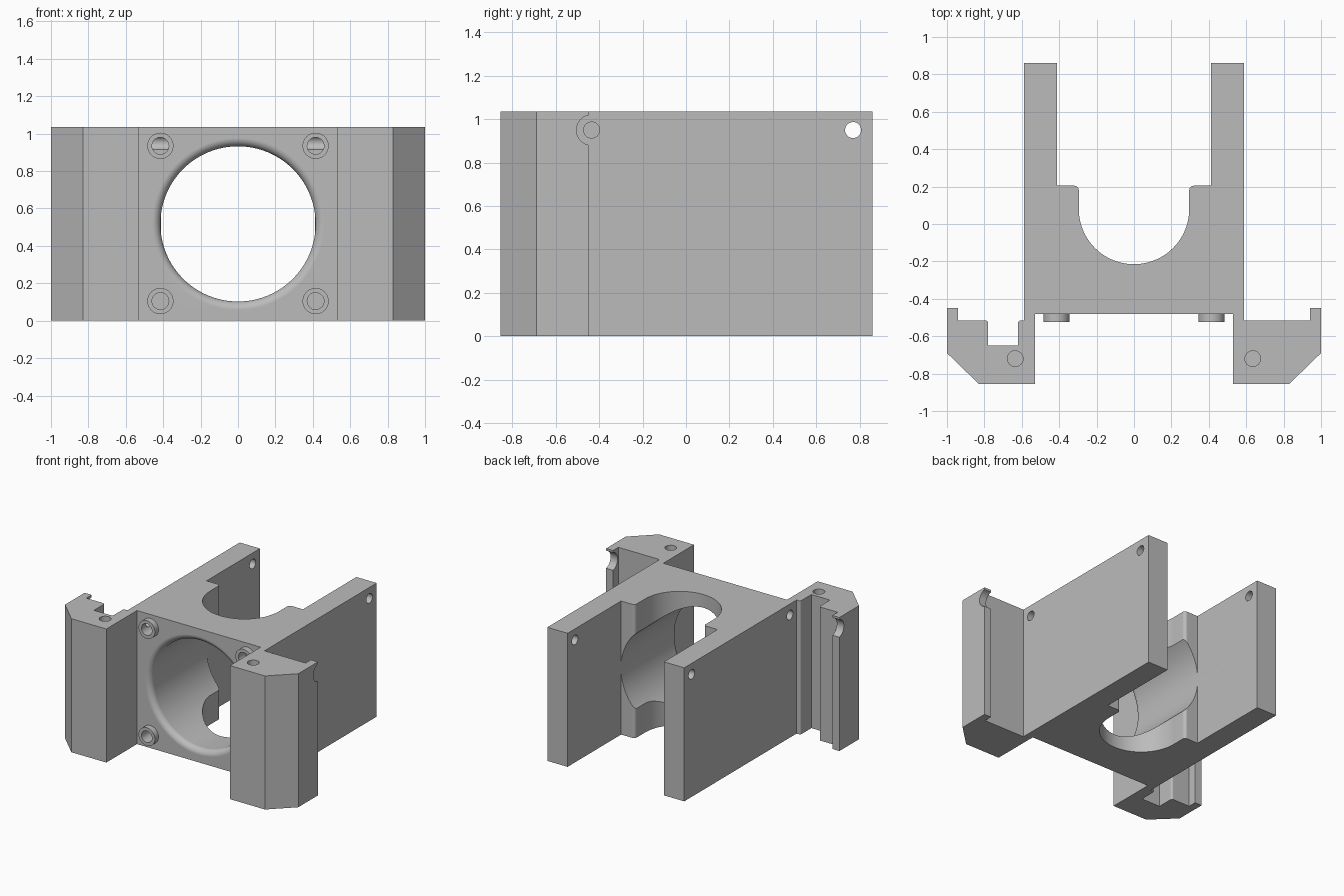
import bpy, bmesh, math
from mathutils import Matrix, Vector

cube = bpy.data.objects.get("Cube")
if cube:
    bpy.data.objects.remove(cube, do_unlink=True)

HEIGHT = 1.035
BORE_Z = HEIGHT / 2
FRONT_Y = -0.48
BORE_R = 0.415

grey = bpy.data.materials.new("neutral grey")
grey.use_nodes = True
colour = (0.5, 0.5, 0.5, 1)
grey.diffuse_color = colour
grey.node_tree.nodes["Principled BSDF"].inputs["Base Color"].default_value = colour


def add_object(name, bm):
    bmesh.ops.recalc_face_normals(bm, faces=bm.faces[:])
    mesh = bpy.data.meshes.new(name)
    bm.to_mesh(mesh)
    bm.free()
    mesh.materials.append(grey)
    obj = bpy.data.objects.new(name, mesh)
    bpy.context.collection.objects.link(obj)
    return obj


def extrude_outline(name, points, z0, z1):
    bm = bmesh.new()
    face = bm.faces.new([bm.verts.new((x, y, z0)) for x, y in points])
    ext = bmesh.ops.extrude_face_region(bm, geom=[face])["geom"]
    bmesh.ops.translate(bm, vec=(0, 0, z1 - z0),
                        verts=[v for v in ext if isinstance(v, bmesh.types.BMVert)])
    return add_object(name, bm)


def rod(name, start, end, radius, segments=32):
    start, end = Vector(start), Vector(end)
    axis = end - start
    turn = axis.to_track_quat('Z', 'Y').to_matrix().to_4x4()
    bm = bmesh.new()
    bmesh.ops.create_cone(bm, cap_ends=True, segments=segments, radius1=radius,
                          radius2=radius, depth=axis.length,
                          matrix=Matrix.Translation((start + end) / 2) @ turn)
    return add_object(name, bm)


def arc(cx, cy, r, a0, a1, steps):
    angles = [math.radians(a0 + (a1 - a0) * i / steps) for i in range(steps + 1)]
    return [(cx + r * math.cos(a), cy + r * math.sin(a)) for a in angles]


def boolean(target, tool, operation):
    mod = target.modifiers.new(operation.lower(), 'BOOLEAN')
    mod.operation, mod.solver, mod.object = operation, 'EXACT', tool
    bpy.context.view_layer.objects.active = target
    bpy.ops.object.modifier_apply(modifier=mod.name)
    bpy.data.objects.remove(tool, do_unlink=True)


# Plan outline: one wing and arm per side, joined by the rounded saddle
wing = [(0.53, FRONT_Y), (0.53, -0.855), (0.83, -0.855), (1, -0.69), (1, -0.45),
        (0.94, -0.45), (0.94, -0.515)]
arm = [(0.587, -0.515), (0.587, 0.86), (0.413, 0.86), (0.413, 0.205)]
arm += arc(0.32, 0.18, 0.025, 90, 180, 5)
slot = arc(0.795, -0.53, 0.015, 90, 180, 4) + [(0.78, -0.65), (0.62, -0.65)]
slot += arc(0.605, -0.53, 0.015, 0, 90, 4)
right_half = wing + arm
left_half = [(-x, y) for x, y in reversed(wing + slot + arm)]
saddle = arc(0, 0.08, 0.295, 0, -180, 48)
bracket = extrude_outline("bracket", right_half + saddle + left_half, 0, HEIGHT)

# Raised screw bosses on the front
for x in (-BORE_R, BORE_R):
    for z in (0.105, 0.935):
        boss = rod("screw_boss", (x, -0.525, z), (x, -0.46, z), 0.07)
        boolean(bracket, boss, 'UNION')
        hole = rod("screw_hole", (x, -0.6, z), (x, -0.42, z), 0.045)
        boolean(bracket, hole, 'DIFFERENCE')

# Round bore with a flared mouth, made by spinning its half section
flare = 0.045
section = [(0, -0.7), (BORE_R + flare, -0.7)]
section += arc(BORE_R + flare, FRONT_Y + flare, flare, 270, 180, 8)
section += [(BORE_R, 0.5), (0, 0.5)]
bm = bmesh.new()
verts = [bm.verts.new((r, y, BORE_Z)) for r, y in section]
edges = [bm.edges.new(pair) for pair in zip(verts, verts[1:])]
bmesh.ops.spin(bm, geom=verts + edges, cent=(0, 0, BORE_Z), axis=(0, 1, 0),
               angle=math.tau, steps=96, use_merge=False)
bmesh.ops.remove_doubles(bm, verts=bm.verts[:], dist=0.0001)
boolean(bracket, add_object("bore", bm), 'DIFFERENCE')

# Cross holes, lip scallops and wing pin holes
for s in (-1, 1):
    cuts = [((s * 0.7, -0.435, 0.95), (s * 0.37, -0.435, 0.95), 0.037),
            ((s * 0.7, 0.77, 0.95), (s * 0.3, 0.77, 0.95), 0.037),
            ((s * 1.1, -0.435, 0.95), (s * 0.9, -0.435, 0.95), 0.07),
            ((s * 0.635, -0.72, 1.2), (s * 0.635, -0.72, 0.75), 0.042)]
    for start, end, radius in cuts:
        boolean(bracket, rod("cutter", start, end, radius), 'DIFFERENCE')

# Smooth curved walls, keep flat faces crisp
bpy.ops.object.select_all(action='DESELECT')
bracket.select_set(True)
bpy.context.view_layer.objects.active = bracket
bpy.ops.object.shade_smooth_by_angle(angle=math.radians(28))
weighted = bracket.modifiers.new("weighted_normals", 'WEIGHTED_NORMAL')
weighted.keep_sharp = True
